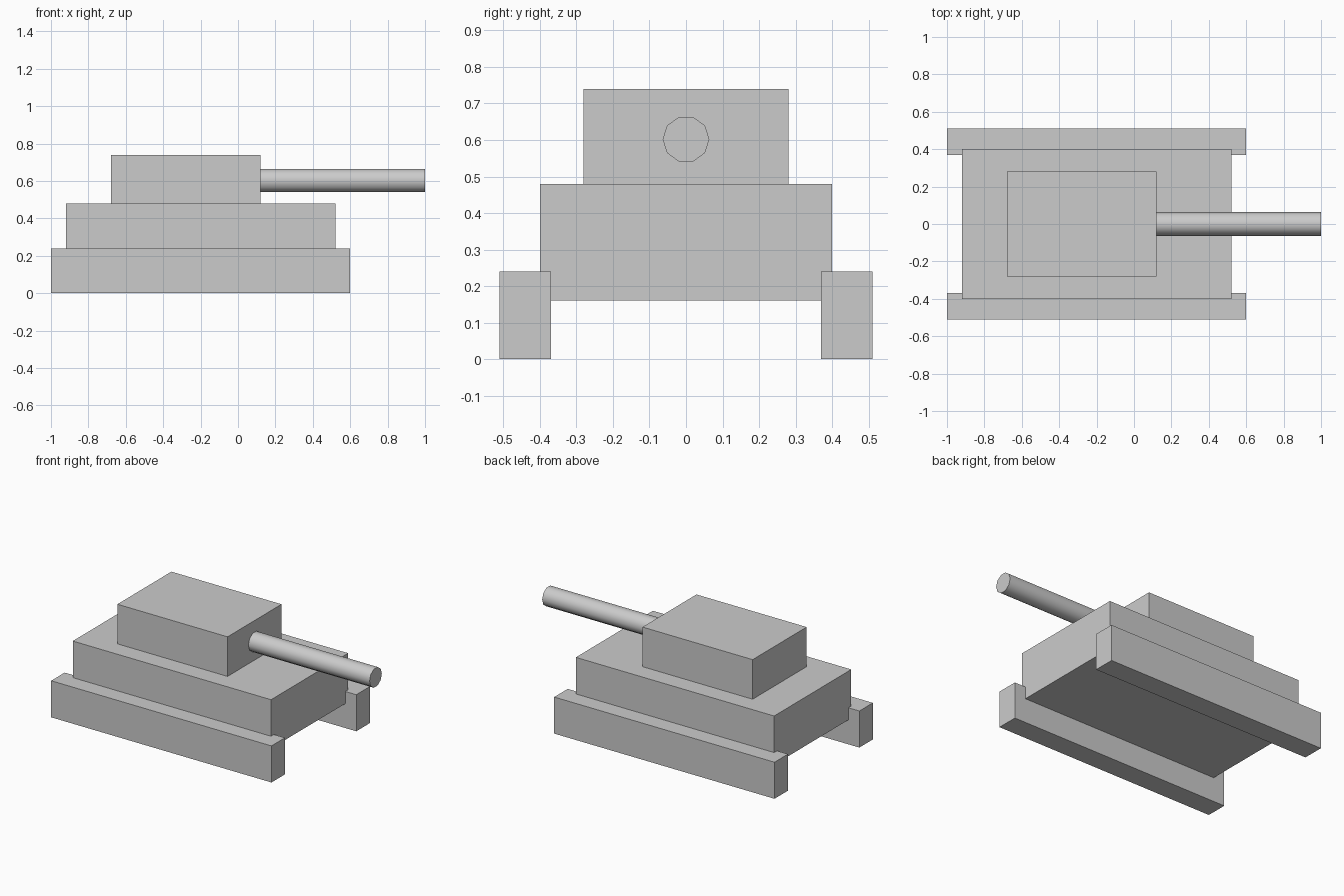
import bpy
from math import pi

if "Cube" in bpy.data.objects:
    bpy.data.objects.remove(bpy.data.objects["Cube"])


def box(name, x, y, z):
    """Box spanning the given (min, max) ranges."""
    spans = (x, y, z)
    bpy.ops.mesh.primitive_cube_add(size=1, location=[(a + b) / 2 for a, b in spans])
    ob = bpy.context.object
    ob.name = name
    ob.scale = [b - a for a, b in spans]
    bpy.ops.object.transform_apply(location=False, rotation=False, scale=True)
    return ob


# Tracks, one on each side
for name, y in (("track_left", (0.37, 0.51)), ("track_right", (-0.51, -0.37))):
    box(name, (-1.0, 0.6), y, (0, 0.24))

# Hull and turret
box("hull", (-0.92, 0.52), (-0.4, 0.4), (0.16, 0.48))
box("turret", (-0.68, 0.12), (-0.28, 0.28), (0.48, 0.74))

# Gun barrel, ten-sided, smooth along its length
start, end = 0.12, 1.0
bpy.ops.mesh.primitive_cylinder_add(vertices=10, radius=0.064, depth=end - start,
                                    location=((start + end) / 2, 0, 0.602),
                                    rotation=(0, pi / 2, 0))
bpy.context.object.name = "gun_barrel"
bpy.ops.object.shade_smooth_by_angle(angle=pi / 4)
